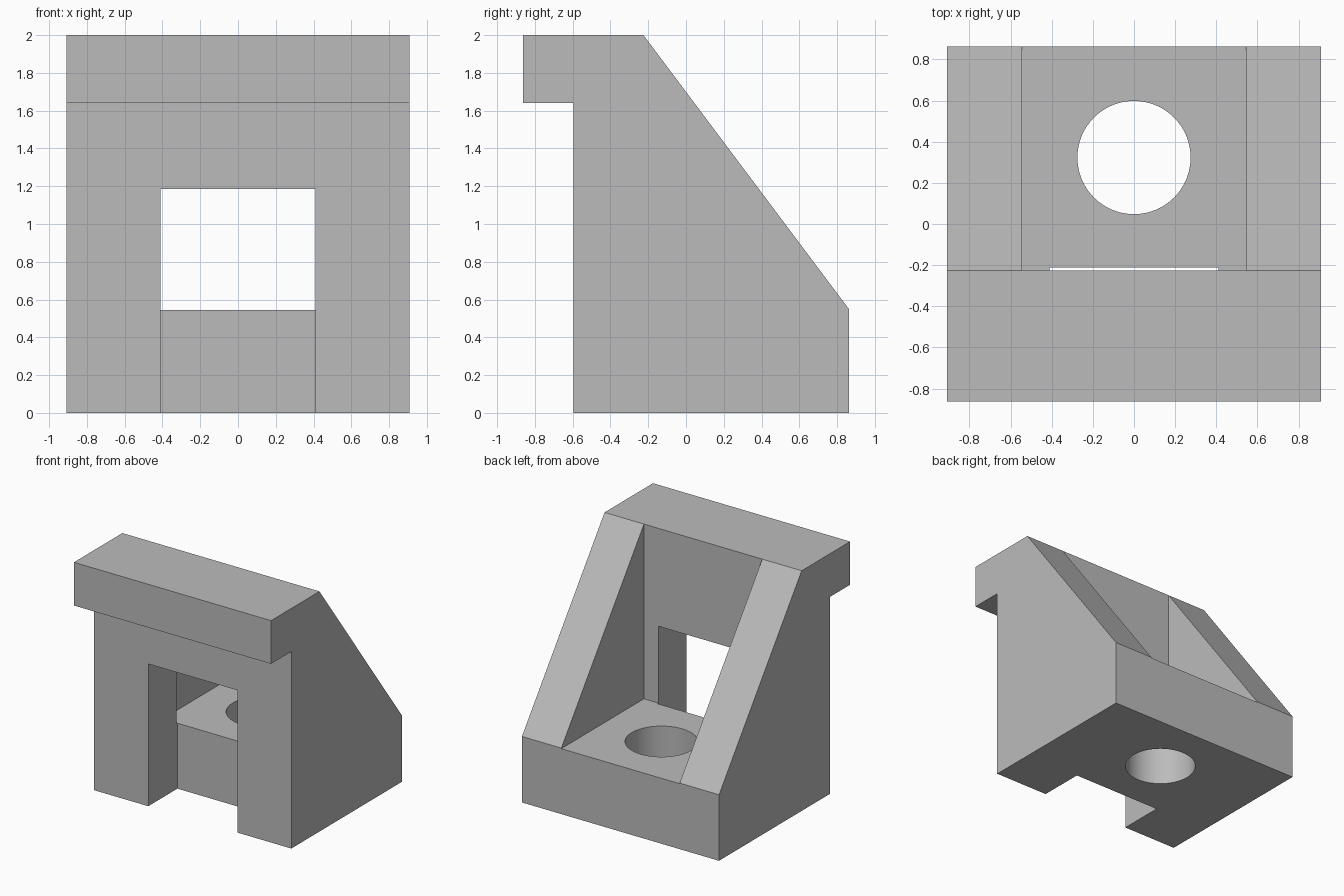
import bpy, bmesh
from mathutils import Vector

default = bpy.data.objects.get("Cube")
if default:
    bpy.data.objects.remove(default, do_unlink=True)

HALF_W, HALF_D, TOP = 0.908, 0.862, 2.0
WALL_FRONT, WALL_BACK = -0.595, -0.225
FLOOR = 0.545

grey = bpy.data.materials.new("plain grey")
grey.use_nodes = True
colour = (0.5, 0.5, 0.5, 1)
grey.diffuse_color = colour
grey.node_tree.nodes["Principled BSDF"].inputs["Base Color"].default_value = colour


def finish(name, bm):
    bmesh.ops.recalc_face_normals(bm, faces=bm.faces)
    mesh = bpy.data.meshes.new(name)
    bm.to_mesh(mesh)
    bm.free()
    mesh.materials.append(grey)
    obj = bpy.data.objects.new(name, mesh)
    bpy.context.collection.objects.link(obj)
    return obj


def side_prism(name, profile, half_width):
    """Extrude a (y, z) outline across the width."""
    bm = bmesh.new()
    face = bm.faces.new([bm.verts.new((-half_width, y, z)) for y, z in profile])
    grown = bmesh.ops.extrude_face_region(bm, geom=[face])["geom"]
    bmesh.ops.translate(bm, vec=Vector((2 * half_width, 0, 0)),
                        verts=[v for v in grown if isinstance(v, bmesh.types.BMVert)])
    return finish(name, bm)


def box_profile(y0, y1, z0, z1):
    return [(y0, z0), (y1, z0), (y1, z1), (y0, z1)]


# Bracket body: base, front wall, overhanging lip and sloping cheeks
bracket = side_prism("angle_bracket", [
    (WALL_FRONT, 0), (HALF_D, 0), (HALF_D, 0.55), (WALL_BACK, TOP),
    (-HALF_D, TOP), (-HALF_D, 1.64), (WALL_FRONT, 1.64)], HALF_W)

# Pocket between the cheeks
pocket = side_prism("pocket_cutter", box_profile(WALL_BACK, 1.2, FLOOR, 2.4), 0.545)

# Front slot, cut slightly into the base
slot = side_prism("slot_cutter", box_profile(-0.8, -0.212, -0.3, 1.185), 0.41)

# Round bolt hole through the base
bm = bmesh.new()
bmesh.ops.create_cone(bm, cap_ends=True, segments=96, radius1=0.275, radius2=0.275, depth=2)
bmesh.ops.translate(bm, vec=Vector((0, 0.323, 0)), verts=bm.verts)
hole = finish("hole_cutter", bm)

# Cut the openings, then discard the cutters
bpy.context.view_layer.objects.active = bracket
for cutter in (pocket, slot, hole):
    cutter.hide_render = True
    mod = bracket.modifiers.new(cutter.name, "BOOLEAN")
    mod.operation, mod.solver, mod.object = "DIFFERENCE", "EXACT", cutter
    bpy.ops.object.modifier_apply(modifier=mod.name)
    bpy.data.objects.remove(cutter, do_unlink=True)

# Smooth hole wall, sharp edges elsewhere
bpy.ops.object.select_all(action="DESELECT")
bracket.select_set(True)
bpy.ops.object.shade_smooth_by_angle()
